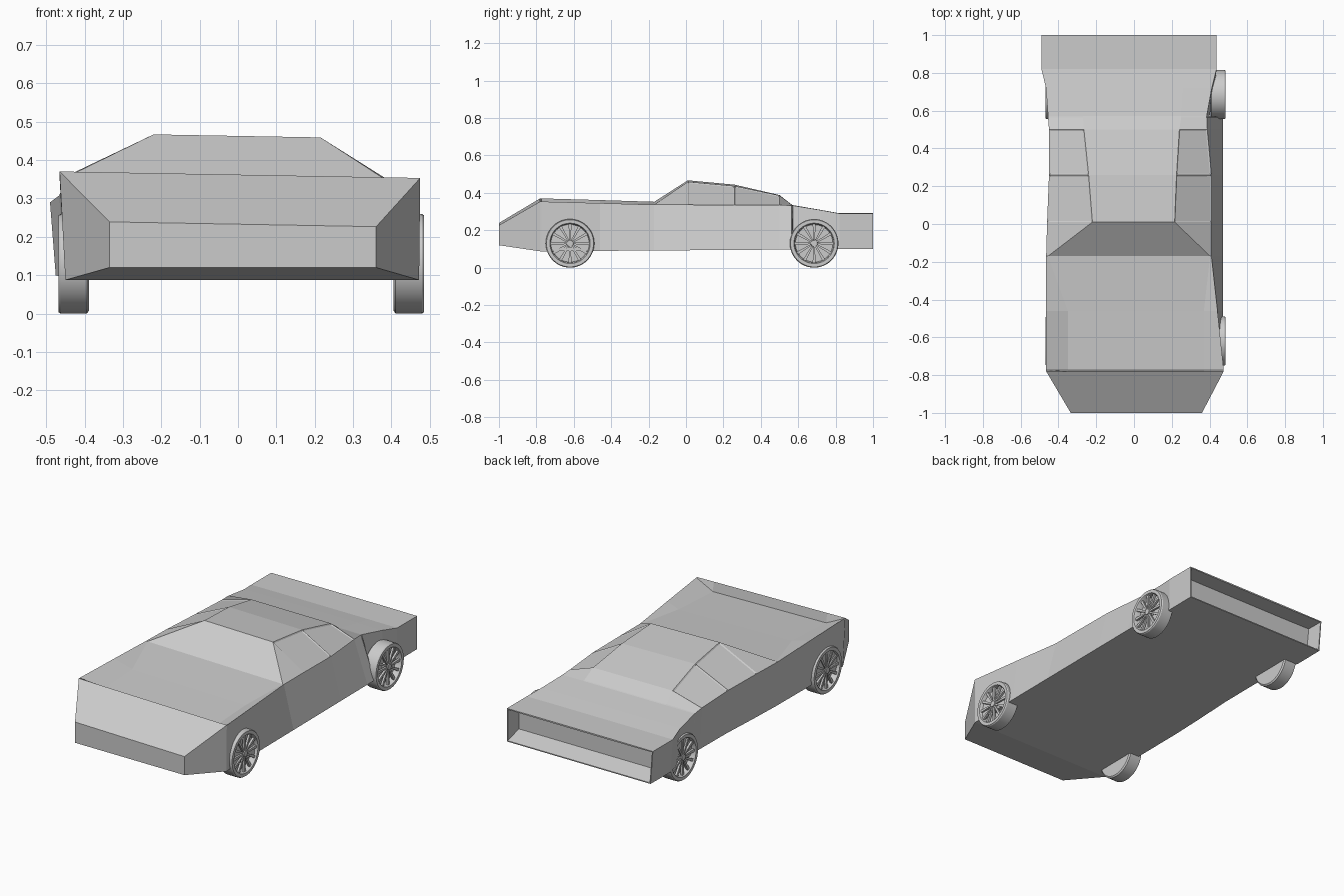
import bpy, bmesh, math
from mathutils import Matrix, Vector

if "Cube" in bpy.data.objects:
    bpy.data.objects.remove(bpy.data.objects["Cube"])

grey = bpy.data.materials.new("plain grey")
grey.diffuse_color = (0.6, 0.6, 0.6, 1)
grey.use_nodes = True
grey.node_tree.nodes["Principled BSDF"].inputs["Base Color"].default_value = grey.diffuse_color


def make_object(name, bm):
    bmesh.ops.recalc_face_normals(bm, faces=bm.faces)
    mesh = bpy.data.meshes.new(name)
    bm.to_mesh(mesh)
    bm.free()
    mesh.materials.append(grey)
    obj = bpy.data.objects.new(name, mesh)
    bpy.context.collection.objects.link(obj)
    return obj


# Body sections: y, belt left x, belt right x, belt z, roof left x, roof right x, roof z
SECTIONS = [
    (-1, -.335, .36, .233, -.25, .27, .233),
    (-.78, -.465, .475, .362, -.35, .37, .362),
    (-.772, -.465, .475, .362, -.35, .37, .308),
    (-.46, -.465, .442, .353, -.35, .37, .325),
    (-.17, -.465, .41, .344, -.455, .403, .344),
    (.01, -.46, .41, .344, -.22, .215, .463),
    (.26, -.45, .41, .341, -.24, .225, .44),
    (.5, -.45, .388, .336, -.265, .24, .387),
    (.565, -.455, .385, .334, -.27, .25, .337),
    (.572, -.455, .385, .333, -.27, .25, .334),
    (.72, -.466, .412, .308, -.28, .26, .309),
    (.82, -.49, .437, .29, -.28, .26, .291),
    (1, -.49, .437, .29, -.28, .26, .291),
]


def section_loop(y, bl, br, bz, rl, rr, rz):
    """Six points round the body; the upper body leans slightly to the right."""
    lean = -.018 * min(1, max(0, (.6 - y) / .4))
    if y == -1:
        floor_l, floor_r, floor_z = bl, br, .12
    else:
        floor_l, floor_z = bl + .015, .093 + .007 * y
        floor_r = .472 if y < .57 else min(br + .015, .437)
    points = [(floor_l, floor_z), (floor_r, floor_z)]
    points += [(x, z + lean * x) for x, z in ((br, bz), (rr, rz), (rl, rz), (bl, bz))]
    return [Vector((x, y, z)) for x, z in points]


bm = bmesh.new()
rings = [[bm.verts.new(p) for p in section_loop(*s)] for s in SECTIONS]
glass = []
for s, (a, b) in enumerate(zip(rings, rings[1:])):
    for k in range(6):
        n = (k + 1) % 6
        face = bm.faces.new((a[k], a[n], b[n], b[k]))
        if s in (5, 6) and k in (2, 4):
            glass.append(face)
bm.faces.new(rings[0])
tail = bm.faces.new(rings[-1])
bmesh.ops.recalc_face_normals(bm, faces=bm.faces)
# side windows sit slightly inside their frames
bmesh.ops.inset_individual(bm, faces=glass, thickness=.01, depth=-.004)
# recessed tail panel with a sloping lower lip
bmesh.ops.inset_region(bm, faces=[tail], thickness=.008)
panel = bmesh.ops.extrude_discrete_faces(bm, faces=[tail])["faces"][0]
for v in panel.verts:
    v.co.y -= .1
    if v.co.z < .2:
        v.co.z += .03
make_object("car_body", bm)


# Wheel: turned tyre and rim, with spokes and hub (outer side towards local +x)
def wheel_mesh():
    bm = bmesh.new()
    profile = [(0, 0), (.122, 0), (.13, .006), (.13, .074), (.126, .08),
               (.108, .08), (.104, .074), (.1, .045), (0, .045)]
    verts = [bm.verts.new((x, 0, r)) for r, x in profile]
    edges = [bm.edges.new(p) for p in zip(verts, verts[1:])]
    bmesh.ops.spin(bm, geom=verts + edges, cent=(0, 0, 0), axis=(1, 0, 0),
                   angle=math.tau, steps=48, use_merge=True)
    bmesh.ops.remove_doubles(bm, verts=bm.verts, dist=1e-5)
    # spokes, narrower at the hub
    for i in range(12):
        turn = Matrix.Rotation(math.tau * i / 12, 4, 'X')
        for v in bmesh.ops.create_cube(bm, size=1)["verts"]:
            width = .016 if v.co.z > 0 else .008
            v.co = turn @ Vector((.067 + v.co.x * .012, v.co.y * width,
                                  .06 + v.co.z * .088))
    # hub
    bmesh.ops.create_cone(bm, cap_ends=True, segments=16, radius1=.021, radius2=.017,
                          depth=.034, matrix=Matrix.Translation((.061, 0, 0))
                          @ Matrix.Rotation(math.pi / 2, 4, 'Y'))
    return bm


for end, y in (("front", -.62), ("rear", .685)):
    for side, x, turn in (("right", .405, 0), ("left", -.388, math.pi)):
        wheel = make_object(f"{end}_{side}_wheel", wheel_mesh())
        wheel.location = (x, y, .13)
        wheel.rotation_euler.z = turn
        bpy.ops.object.select_all(action='DESELECT')
        wheel.select_set(True)
        bpy.context.view_layer.objects.active = wheel
        bpy.ops.object.shade_smooth_by_angle(angle=math.radians(30))
